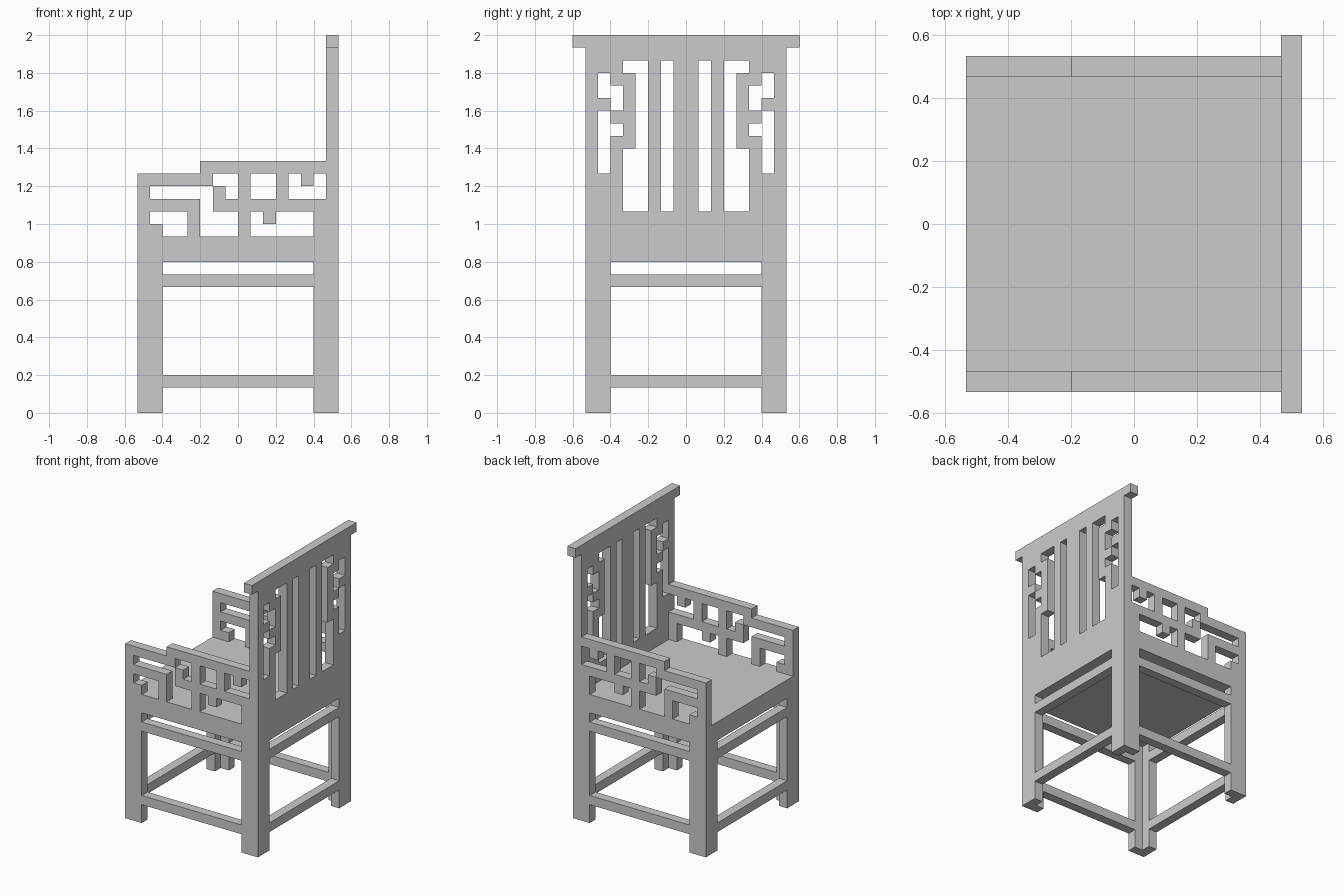
import bpy
import bmesh
import math

if "Cube" in bpy.data.objects:
    bpy.data.objects.remove(bpy.data.objects["Cube"])

U = 2 / 30  # one grid unit: the chair is 30 units tall


def panel(name, rect, holes, y0, y1, turn=0.0):
    """Flat board in the XZ plane, pierced by rectangles (x0, x1, z0, z1)."""
    rects = [rect] + holes
    xs = sorted({v for r in rects for v in r[:2]})
    zs = sorted({v for r in rects for v in r[2:]})

    def solid(i, j):
        if not (0 <= i < len(xs) - 1 and 0 <= j < len(zs) - 1):
            return False
        cx, cz = (xs[i] + xs[i + 1]) / 2, (zs[j] + zs[j + 1]) / 2
        return not any(a < cx < b and c < cz < d for a, b, c, d in holes)

    bm = bmesh.new()
    cache = {}

    def vert(i, j, y):
        if (i, j, y) not in cache:
            cache[i, j, y] = bm.verts.new((xs[i] * U, y * U, zs[j] * U))
        return cache[i, j, y]

    for i in range(len(xs) - 1):
        for j in range(len(zs) - 1):
            if not solid(i, j):
                continue
            loop = [(i, j), (i + 1, j), (i + 1, j + 1), (i, j + 1)]
            bm.faces.new([vert(*p, y0) for p in loop])
            bm.faces.new([vert(*p, y1) for p in reversed(loop)])
            # walls only where the neighbouring cell is open
            for k, (di, dj) in enumerate([(0, -1), (1, 0), (0, 1), (-1, 0)]):
                if not solid(i + di, j + dj):
                    p, q = loop[k], loop[(k + 1) % 4]
                    bm.faces.new([vert(*q, y0), vert(*p, y0),
                                  vert(*p, y1), vert(*q, y1)])
    mesh = bpy.data.meshes.new(name)
    bm.to_mesh(mesh)
    bm.free()
    obj = bpy.data.objects.new(name, mesh)
    obj.rotation_euler.z = turn
    bpy.context.collection.objects.link(obj)
    return obj


QUARTER = math.pi / 2  # turns local x to world y, local y to world -x

# Legs with stretchers and apron; boards meet as L-shaped legs
leg_gaps = [(-6, 6, 0, 2), (-6, 6, 3, 10), (-6, 6, 11, 12)]
panel("right_leg_frame", (-8, 7, 0, 14), leg_gaps, -8, -7)
panel("left_leg_frame", (-8, 7, 0, 14), leg_gaps, 7, 8)
panel("open_end_leg_frame", (-7, 7, 0, 14), leg_gaps, 7, 8, QUARTER)
panel("back_leg_frame", (-8, 8, 0, 14), leg_gaps, -8, -7, QUARTER)

# Seat board
panel("seat", (-7, 7, 12, 14), [], -7, 7)

# Armrests with lattice
arm_gaps = [
    (-8, -3, 19, 20),                                        # step in the top
    (-7, -2, 17, 18), (-3, -2, 14, 18), (-3, 0, 14, 16),     # long hook
    (-7, -4, 15, 16), (-6, -4, 14, 15),                      # front lower
    (-2, 0, 18, 19), (-1, 0, 17, 19),                        # small hook
    (1, 3, 17, 19),                                          # square
    (4, 5, 17, 19), (5, 6, 17, 18), (6, 7, 17, 19),          # upper tab
    (1, 2, 14, 16), (2, 3, 14, 15), (3, 6, 14, 16),          # lower tab
]
panel("right_armrest", (-8, 7, 14, 20), arm_gaps, -8, -7)
panel("left_armrest", (-8, 7, 14, 20), arm_gaps, 7, 8)

# Backrest with slats and fretwork, mirrored about the middle
half_gaps = [
    (1, 2, 16, 28), (3, 4, 16, 28),
    (4, 5, 27, 28), (4, 5, 16, 21),
    (5, 6, 24, 26), (5, 6, 22, 23),
    (6, 7, 25, 27), (6, 7, 19, 24),
]
back_gaps = half_gaps + [(-b, -a, c, d) for a, b, c, d in half_gaps]
panel("backrest", (-8, 8, 14, 29), back_gaps, -8, -7, QUARTER)

# Crest rail
panel("crest_rail", (-9, 9, 29, 30), [], -8, -7, QUARTER)
